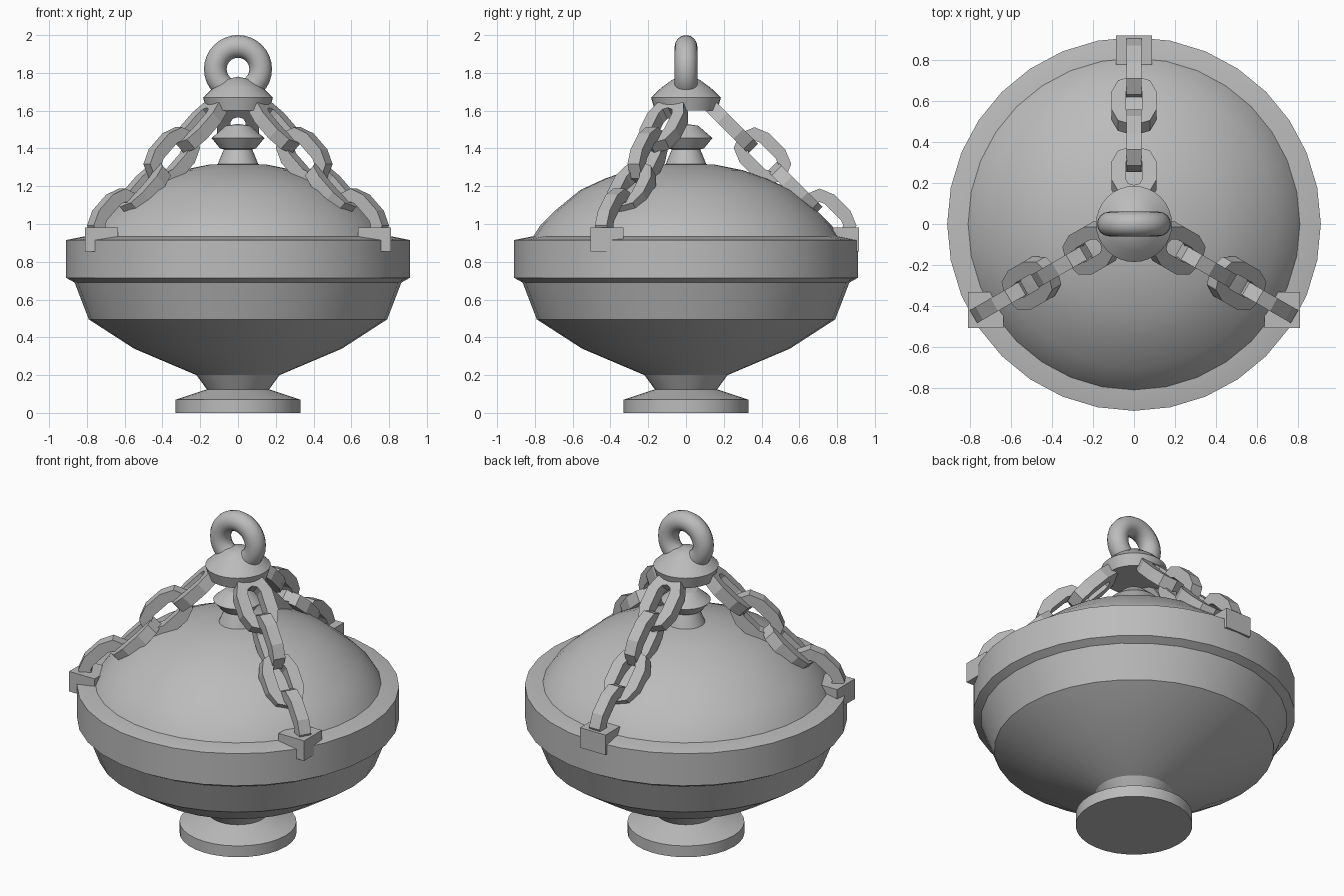
import bpy, bmesh, math
from mathutils import Matrix, Vector

if "Cube" in bpy.data.objects:
    bpy.data.objects.remove(bpy.data.objects["Cube"])

metal = bpy.data.materials.new("grey_metal")
metal.diffuse_color = (0.5, 0.5, 0.5, 1)
metal.use_nodes = True
metal.node_tree.nodes["Principled BSDF"].inputs["Base Color"].default_value = metal.diffuse_color


def finish(bm, name, smooth=True):
    bmesh.ops.recalc_face_normals(bm, faces=bm.faces)
    mesh = bpy.data.meshes.new(name)
    bm.to_mesh(mesh)
    bm.free()
    mesh.materials.append(metal)
    ob = bpy.data.objects.new(name, mesh)
    bpy.context.collection.objects.link(ob)
    if smooth:
        bpy.ops.object.select_all(action='DESELECT')
        ob.select_set(True)
        bpy.context.view_layer.objects.active = ob
        bpy.ops.object.shade_smooth_by_angle(angle=math.radians(25))
    return ob


def lathe(name, profile, steps=32):
    """Spin a (radius, height) profile around z."""
    bm = bmesh.new()
    vs = [bm.verts.new((r, 0, z)) for r, z in profile]
    es = [bm.edges.new(p) for p in zip(vs, vs[1:])]
    bmesh.ops.spin(bm, geom=vs + es, cent=(0, 0, 0), axis=(0, 0, 1),
                   angle=math.tau, steps=steps)
    bmesh.ops.remove_doubles(bm, verts=bm.verts, dist=1e-4)
    return finish(bm, name)


def link(name, matrix, straight=0.06, outer=0.11, inner=0.04, thick=0.036):
    """Flat stadium-shaped chain link, long axis on local x."""
    bm = bmesh.new()
    rings = []
    for i in range(10):
        end = 1 if i < 5 else -1
        a = -math.pi / 2 + (i if i < 5 else i - 1) * math.pi / 4
        c, s = math.cos(a), math.sin(a)
        rings.append([bm.verts.new(matrix @ Vector((end * straight + r * c, r * s, h)))
                      for r, h in ((outer, -thick), (outer, thick),
                                   (inner, thick), (inner, -thick))])
    for a, b in zip(rings, rings[1:] + rings[:1]):
        for k in range(4):
            bm.faces.new((a[k], b[k], b[(k + 1) % 4], a[(k + 1) % 4]))
    finish(bm, name, smooth=False)


def box(name, center, size):
    bm = bmesh.new()
    bmesh.ops.create_cube(bm, size=1, matrix=Matrix.Translation(center)
                          @ Matrix.Diagonal((*size, 1)))
    finish(bm, name, smooth=False)


# Footed bowl with its broad rim
lathe("bowl", [(0, 0), (0.33, 0), (0.33, 0.07), (0.165, 0.125), (0.22, 0.2),
               (0.55, 0.34), (0.79, 0.495), (0.865, 0.69), (0.91, 0.715),
               (0.91, 0.915), (0.81, 0.935), (0, 0.935)])

# Domed lid and its knob
lathe("lid", [(0.81, 0.932), (0.77, 0.995), (0.7, 1.065), (0.56, 1.18),
              (0.43, 1.24), (0.3, 1.285), (0.15, 1.315), (0, 1.32)])
lathe("lid_knob", [(0.11, 1.31), (0.09, 1.36), (0.075, 1.395), (0.095, 1.4),
                   (0.14, 1.455), (0.065, 1.52), (0, 1.53)])

# Hanging cap and ring
lathe("cap", [(0, 1.6), (0.165, 1.6), (0.185, 1.67), (0.13, 1.722),
              (0.07, 1.765), (0, 1.78)])
bpy.ops.mesh.primitive_torus_add(major_radius=0.12, minor_radius=0.06,
                                 major_segments=32, minor_segments=16,
                                 location=(0, 0, 1.82), rotation=(math.pi / 2, 0, 0))
ring = bpy.context.object
ring.name = "hanging_ring"
ring.data.materials.append(metal)
bpy.ops.object.shade_smooth_by_angle(angle=math.radians(40))

# Three chains, links alternating flat and upright
centers = [(0.235, 1.52), (0.405, 1.36), (0.577, 1.185), (0.75, 1.035)]
for n, deg in enumerate((90, 210, 330), 1):
    a = math.radians(deg)
    out = Vector((math.cos(a), math.sin(a), 0))
    side = Vector((-math.sin(a), math.cos(a), 0))
    along = (out - Vector((0, 0, 1))).normalized()
    normal = along.cross(side)
    for i, (r, z) in enumerate(centers):
        width, depth = (side, normal) if i % 2 == 0 else (normal, -side)
        m = Matrix((along, width, depth)).transposed().to_4x4()
        link(f"chain_{n}_link_{i + 1}", Matrix.Translation(out * r + Vector((0, 0, z))) @ m)

# Blocks fixing the chains to the rim
box("back_bracket", (0, 0.847, 0.918), (0.175, 0.14, 0.125))
for side, sx in (("left", -1), ("right", 1)):
    box(f"{side}_bracket", (sx * 0.722, -0.418, 0.918), (0.175, 0.175, 0.125))
